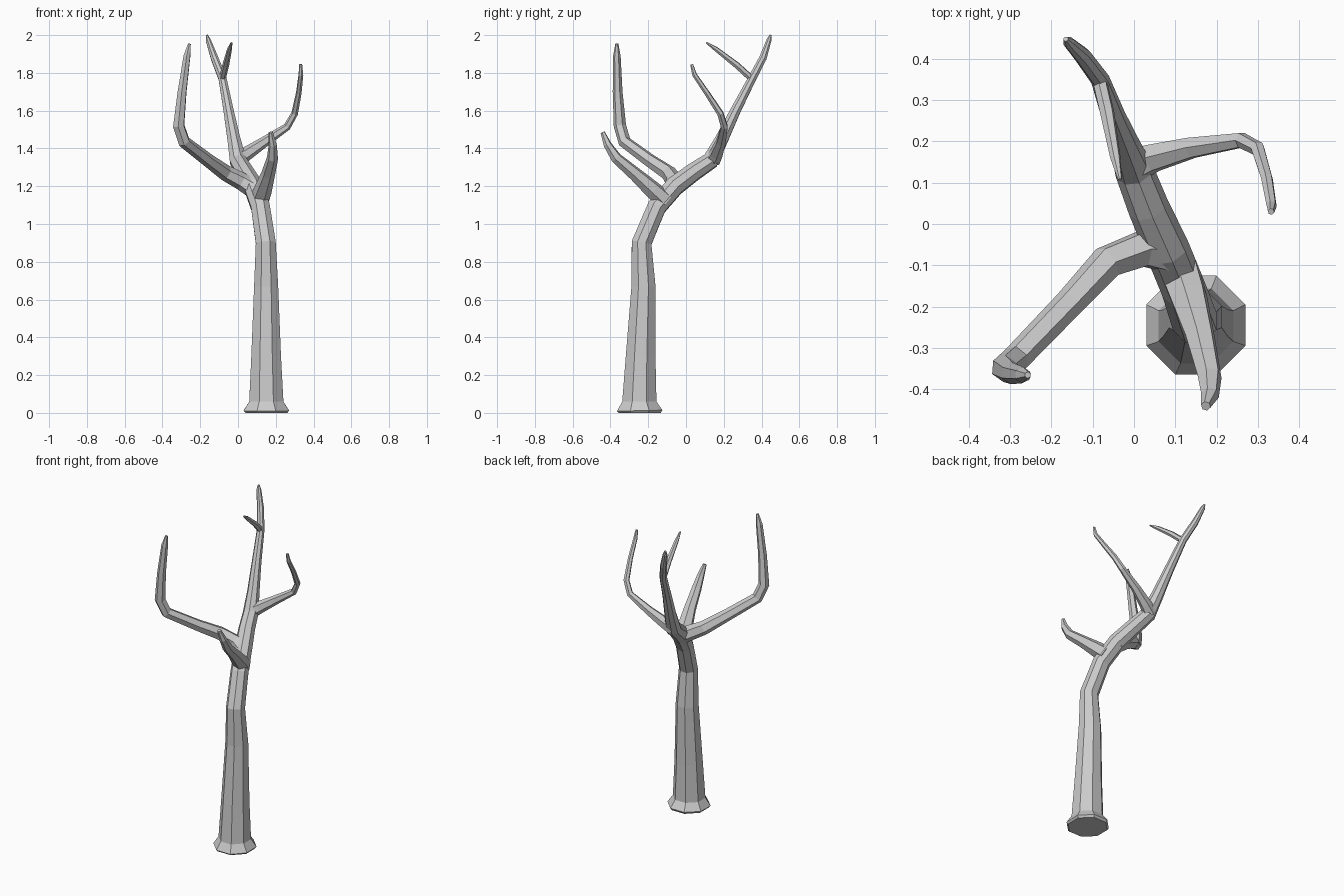
import bpy, bmesh, math
from mathutils import Vector


def limb(name, sides, stations):
    """Faceted tapering tube through (x, y, z, radius) stations, capped at both ends."""
    pts = [Vector(s[:3]) for s in stations]
    dirs = []
    for i in range(len(pts)):
        d = Vector()
        if i > 0:
            d += (pts[i] - pts[i - 1]).normalized()
        if i < len(pts) - 1:
            d += (pts[i + 1] - pts[i]).normalized()
        dirs.append(d.normalized())

    bm = bmesh.new()
    u = dirs[0].cross(Vector((0, 1, 0))).cross(dirs[0]).normalized()
    prev, rings = dirs[0], []
    for p, d, s in zip(pts, dirs, stations):
        u = prev.rotation_difference(d) @ u
        v = d.cross(u)
        prev = d
        ring = []
        for k in range(sides):
            a = 2 * math.pi * (k + 0.5) / sides
            ring.append(bm.verts.new(p + s[3] * (u * math.cos(a) + v * math.sin(a))))
        rings.append(ring)
    for a, b in zip(rings, rings[1:]):
        for k in range(sides):
            n = (k + 1) % sides
            bm.faces.new((a[k], a[n], b[n], b[k]))
    bm.faces.new(rings[0][::-1])
    bm.faces.new(rings[-1])
    bmesh.ops.recalc_face_normals(bm, faces=bm.faces)
    mesh = bpy.data.meshes.new(name)
    bm.to_mesh(mesh)
    bm.free()
    ob = bpy.data.objects.new(name, mesh)
    bpy.context.collection.objects.link(ob)
    return ob


# Trunk with flared foot, bending back into the main limb
limb("trunk", 8, [
    (0.150, -0.245, 0.000, 0.120), (0.150, -0.245, 0.012, 0.130),
    (0.150, -0.247, 0.060, 0.098), (0.149, -0.240, 0.300, 0.085),
    (0.149, -0.225, 0.670, 0.069), (0.147, -0.235, 0.900, 0.057),
    (0.119, -0.155, 1.090, 0.054), (0.080, -0.060, 1.200, 0.054),
    (0.035, 0.040, 1.275, 0.050), (0.000, 0.130, 1.335, 0.047),
    (-0.022, 0.190, 1.450, 0.037), (-0.050, 0.262, 1.600, 0.029),
    (-0.082, 0.350, 1.770, 0.023), (-0.125, 0.408, 1.880, 0.021),
    (-0.158, 0.440, 1.975, 0.014), (-0.165, 0.448, 2.000, 0.006)])

# Twig near the top of the main limb
limb("upper_twig", 6, [
    (-0.084, 0.352, 1.765, 0.018), (-0.065, 0.270, 1.840, 0.018),
    (-0.045, 0.160, 1.925, 0.013), (-0.034, 0.108, 1.960, 0.005)])

# Right branch
limb("right_branch", 6, [
    (-0.005, 0.140, 1.340, 0.044), (0.045, 0.160, 1.372, 0.037),
    (0.140, 0.185, 1.435, 0.028), (0.260, 0.203, 1.515, 0.020),
    (0.300, 0.182, 1.585, 0.018), (0.322, 0.110, 1.695, 0.015),
    (0.333, 0.045, 1.790, 0.013), (0.332, 0.030, 1.845, 0.008)])

# Long left branch with an upright end
limb("left_branch", 6, [
    (0.085, -0.070, 1.185, 0.052), (0.020, -0.060, 1.225, 0.047),
    (-0.065, -0.092, 1.270, 0.042), (-0.155, -0.190, 1.335, 0.036),
    (-0.285, -0.325, 1.435, 0.034), (-0.314, -0.350, 1.520, 0.033),
    (-0.296, -0.362, 1.700, 0.026), (-0.270, -0.366, 1.890, 0.020),
    (-0.257, -0.366, 1.955, 0.008)])

# Short front branch
limb("front_branch", 6, [
    (0.110, -0.110, 1.120, 0.052), (0.132, -0.175, 1.180, 0.048),
    (0.160, -0.270, 1.265, 0.037), (0.183, -0.370, 1.350, 0.030),
    (0.184, -0.415, 1.420, 0.022), (0.174, -0.441, 1.485, 0.012)])
